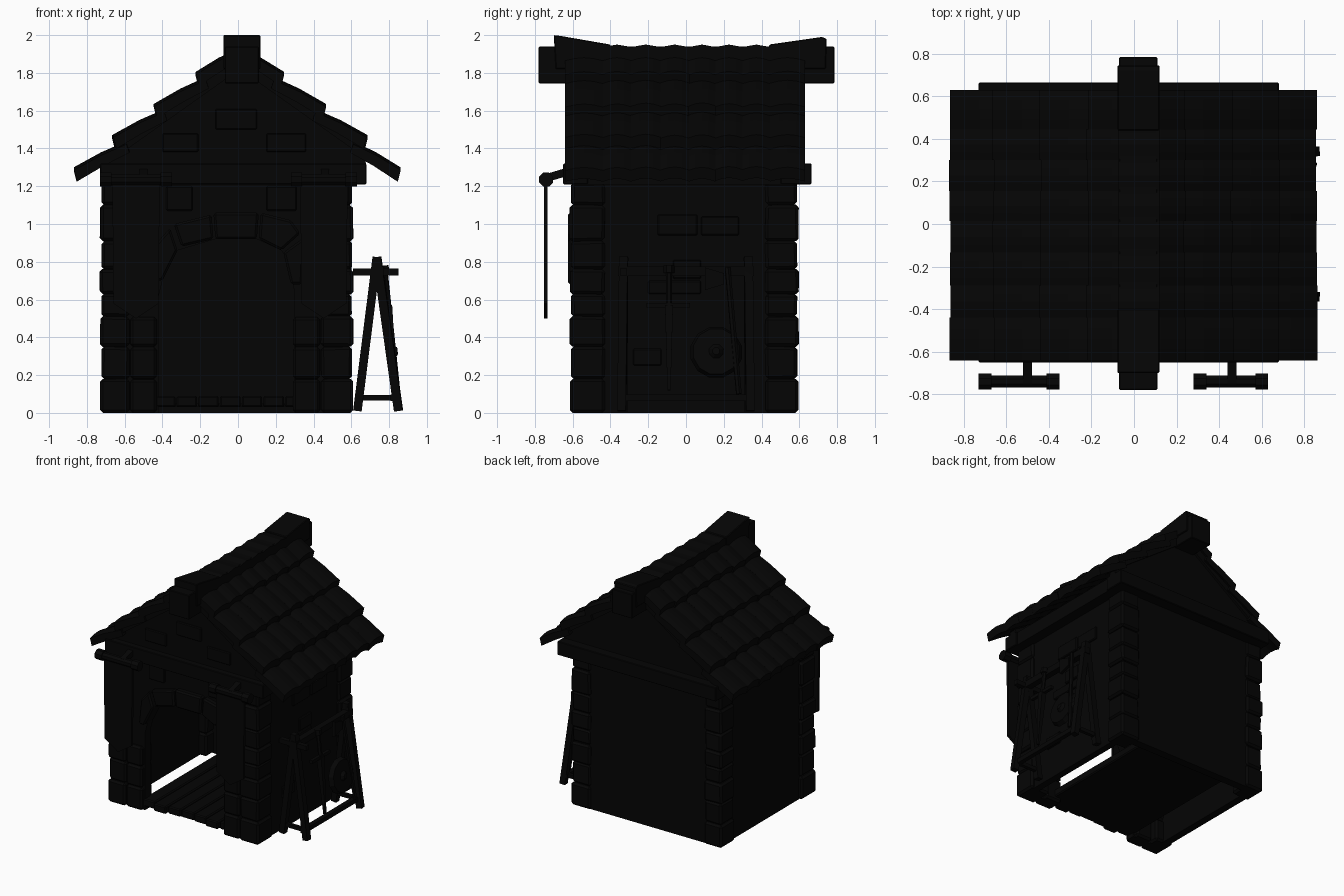
import bpy, bmesh, math, random
from mathutils import Vector, Matrix

random.seed(4)
DARK = bpy.data.materials.new("dark")
DARK.diffuse_color = (0.0015, 0.0015, 0.0015, 1)


def finish(name, bm, bevel=0.0):
    bmesh.ops.recalc_face_normals(bm, faces=bm.faces)
    me = bpy.data.meshes.new(name)
    bm.to_mesh(me)
    bm.free()
    ob = bpy.data.objects.new(name, me)
    bpy.context.collection.objects.link(ob)
    me.materials.append(DARK)
    if bevel:
        m = ob.modifiers.new("bevel", "BEVEL")
        m.width, m.segments = bevel, 1
    return ob


def box(name, x0, x1, y0, y1, z0, z1, bevel=0.0, jitter=0.0):
    bm = bmesh.new()
    bmesh.ops.create_cube(bm, size=1)
    for v in bm.verts:
        v.co = Vector(((x0 + x1) / 2 + v.co.x * (x1 - x0), (y0 + y1) / 2 + v.co.y * (y1 - y0),
                       (z0 + z1) / 2 + v.co.z * (z1 - z0)))
        v.co += Vector([random.uniform(-jitter, jitter) for _ in range(3)])
    return finish(name, bm, bevel)


def prism(name, pts, a, b, axis="y", bevel=0.0):
    """Extrude a 2D outline (x,z along y) or (y,z along x)."""
    bm = bmesh.new()
    to3 = (lambda p, d: (p[0], d, p[1])) if axis == "y" else (lambda p, d: (d, p[0], p[1]))
    f = bm.faces.new([bm.verts.new(to3(p, a)) for p in pts])
    new = bmesh.ops.extrude_face_region(bm, geom=[f])["geom"]
    shift = Vector((0, b - a, 0)) if axis == "y" else Vector((b - a, 0, 0))
    bmesh.ops.translate(bm, verts=[g for g in new if isinstance(g, bmesh.types.BMVert)], vec=shift)
    return finish(name, bm, bevel)


def rod(name, p, q, r, sides=4, r2=None, bevel=0.0):
    p, q = Vector(p), Vector(q)
    bm = bmesh.new()
    bmesh.ops.create_cone(bm, cap_ends=True, segments=sides, radius1=r, radius2=r if r2 is None else r2,
                          depth=(q - p).length)
    spin = Matrix.Rotation(math.pi / sides, 4, "Z")
    rot = (q - p).to_track_quat("Z", "Y").to_matrix().to_4x4()
    bm.transform(Matrix.Translation((p + q) / 2) @ rot @ spin)
    return finish(name, bm, bevel)


# Side and back walls
box("left_wall", -0.70, -0.64, -0.55, 0.55, 0, 1.23)
box("right_wall", 0.53, 0.585, -0.55, 0.55, 0, 1.23)
box("back_wall", -0.67, 0.56, 0.51, 0.575, 0, 1.23)

# Front wall with the arched doorway cut as one outline
arch = [(-0.42, 0), (-0.42, 0.62), (-0.38, 0.78), (-0.32, 0.86), (-0.12, 0.92), (0.10, 0.92),
        (0.23, 0.86), (0.28, 0.78), (0.30, 0.62), (0.30, 0)]
prism("front_wall", [(-0.69, 0)] + arch + [(0.575, 0), (0.575, 1.23), (-0.69, 1.23)], -0.58, -0.51)

# Arch stones
stones = [[(-0.12, 0.92), (0.10, 0.92), (0.11, 1.06), (-0.13, 1.06)],
          [(-0.30, 0.88), (-0.13, 0.92), (-0.14, 1.05), (-0.34, 1.0)],
          [(-0.40, 0.70), (-0.32, 0.86), (-0.36, 0.98), (-0.43, 0.9), (-0.45, 0.7)],
          [(0.11, 0.92), (0.23, 0.86), (0.33, 0.95), (0.28, 1.02), (0.12, 1.06)],
          [(0.24, 0.85), (0.28, 0.68), (0.34, 0.68), (0.35, 0.93)]]
for s in stones:
    prism("arch_stone", s, -0.625, -0.5, bevel=0.012)

# Corner stones
levels = [0.0, 0.18, 0.35, 0.51, 0.63, 0.76, 0.91, 1.1, 1.22]
for i, (a, b) in enumerate(zip(levels, levels[1:])):
    d = 0.008 * (i % 2)
    for x0, x1 in ((-0.73 + d, -0.575), (0.44, 0.61 - d)):
        for y0, y1 in ((-0.615 + d, -0.43), (0.42, 0.595 - d)):
            box("corner_stone", x0, x1, y0, y1, a, b, 0.015, 0.003 if i else 0)
    if i < 3:
        box("left_jamb_stone", -0.57, -0.43, -0.61, -0.47, a, b - 0.002, 0.015)
        box("right_jamb_stone", 0.29, 0.435, -0.61, -0.47, a, b - 0.002, 0.015)

# Loose bricks showing through the plaster, front and right
for x0, x1, z0, z1, y in ((-0.12, 0.10, 1.5, 1.61, -0.6), (-0.40, -0.21, 1.38, 1.48, -0.6),
                          (0.15, 0.36, 1.38, 1.48, -0.6), (-0.38, -0.24, 1.07, 1.2, -0.58),
                          (0.15, 0.31, 1.07, 1.2, -0.58)):
    box("front_brick", x0, x1, y - 0.015, y + 0.03, z0, z1, 0.006)
for y0, y1, z0, z1 in ((-0.15, 0.06, 0.94, 1.05), (0.08, 0.28, 0.94, 1.04), (-0.07, 0.08, 0.71, 0.81),
                       (-0.2, 0.08, 0.63, 0.7), (-0.28, -0.13, 0.25, 0.34)):
    box("right_brick", 0.56, 0.6, y0, y1, z0, z1, 0.006)

# Floor planks
n = 7
for i in range(n):
    x = -0.44 + i * 0.115
    box("floor_plank", x, x + 0.108, -0.6 + random.uniform(-0.02, 0.02), 0.52, 0.03, 0.09, 0.008)
box("floor_base", -0.43, 0.35, -0.57, 0.52, 0.03, 0.05)

# Eave beams
box("front_eave_beam", -0.73, 0.68, -0.65, -0.52, 1.21, 1.32, 0.005)
box("back_eave_beam", -0.73, 0.68, 0.5, 0.665, 1.21, 1.32, 0.005)
box("left_eave_beam", -0.72, -0.6, -0.55, 0.55, 1.21, 1.315)
box("right_eave_beam", 0.5, 0.67, -0.55, 0.55, 1.21, 1.315)

# Gables
RX = 0.01
gable = [(-0.72, 1.3), (0.68, 1.3), (0.67, 1.37), (RX + 0.03, 1.85), (RX - 0.03, 1.85), (-0.70, 1.37)]
prism("front_gable", gable, -0.6, -0.54)
prism("back_gable", gable, 0.53, 0.59)

# Roof boards below the tiles
for s in (-1, 1):
    prism("roof_board", [(RX, 1.90), (RX + s * 0.65, 1.41), (RX + s * 0.69, 1.33), (RX, 1.82)], -0.625, 0.61)


# Curved roof tiles: four courses per side, eight columns
def tile(s, inner, outer, y0, y1):
    bm = bmesh.new()
    rings = []
    for (x, z), t in ((inner, 0.045), (((inner[0] + outer[0]) / 2, (inner[1] + outer[1]) / 2 + 0.008), 0.055), (outer, 0.06)):
        top, bot = [], []
        for k in range(5):
            f = k / 4
            h = 0.016 * math.sin(math.pi * f) - 0.008
            y = y0 + (y1 - y0) * f
            top.append(bm.verts.new((RX + s * x, y, z + h)))
            bot.append(bm.verts.new((RX + s * (x - 0.015), y, z + h - t)))
        rings.append(top + bot[::-1])
    for a, b in zip(rings, rings[1:]):
        for k in range(10):
            bm.faces.new((a[k], a[(k + 1) % 10], b[(k + 1) % 10], b[k]))
    bm.faces.new(rings[0])
    bm.faces.new(rings[-1])
    finish("roof_tile", bm)


cols = [-0.64, -0.44, -0.29, -0.135, 0.015, 0.155, 0.3, 0.445, 0.63]
for s in (-1, 1):
    courses = [((0.0, 1.925), (0.23, 1.80)), ((0.18, 1.77), (0.452, 1.63)),
               ((0.40, 1.60), (0.672, 1.465)), ((0.60, 1.43), (0.86 - s * 0.014, 1.295))]
    for inner, outer in courses:
        for a, b in zip(cols, cols[1:]):
            j = random.uniform(-0.006, 0.006)
            tile(s, inner, (outer[0] + j, outer[1] - j * 0.6), a, b)

# Ridge beam with raised end caps
box("ridge_beam", -0.07, 0.11, -0.78, 0.785, 1.745, 1.94, 0.005)
prism("front_ridge_cap", [(-0.69, 1.82), (-0.70, 2.0), (-0.66, 1.995), (-0.40, 1.95), (-0.40, 1.82)], -0.078, 0.12, "x", 0.005)
prism("back_ridge_cap", [(0.74, 1.82), (0.745, 1.98), (0.72, 1.99), (0.44, 1.95), (0.44, 1.82)], -0.078, 0.12, "x", 0.005)
for a, b in zip(cols[1:-1], cols[2:-1]):
    prism("ridge_tile", [(a, 1.85), (a, 1.937), ((a + b) / 2, 1.95), (b, 1.937), (b, 1.85)], -0.075, 0.12, "x")

# Hanging banners on short rods
for x0, x1, arm in ((-0.73, -0.35, -0.50), (0.28, 0.63, 0.46)):
    c = (x0 + x1) / 2
    rod("banner_rod", (x0, -0.74, 1.235), (x1, -0.74, 1.235), 0.03, 8)
    for e in (x0 + 0.03, x1 - 0.03):
        rod("banner_rod_end", (e - 0.03, -0.74, 1.235), (e + 0.03, -0.74, 1.235), 0.04, 8)
    rod("banner_bracket", (arm, -0.6, 1.285), (arm, -0.75, 1.24), 0.03)
    prism("banner", [(c - 0.125, 1.24), (c - 0.12, 0.58), (c, 0.5), (c + 0.12, 0.58), (c + 0.125, 1.24)], -0.752, -0.732)

# Weapon rack: two A-frames joined by rails
for y in (-0.33, 0.33):
    rod("rack_inner_leg", (0.632, y, 0.01), (0.735, y, 0.825), 0.032)
    rod("rack_outer_leg", (0.85, y * 1.03, 0.01), (0.735, y, 0.825), 0.032)
    rod("rack_rung", (0.65, y, 0.08), (0.83, y, 0.08), 0.02)
rod("rack_top_peg", (0.61, -0.33, 0.745), (0.85, -0.33, 0.745), 0.026)
rod("rack_top_rail", (0.745, -0.36, 0.75), (0.745, 0.36, 0.75), 0.035)
rod("rack_low_rail", (0.825, -0.36, 0.08), (0.825, 0.36, 0.08), 0.025)

# Sword, shield and axe leaning on the rack
rod("sword_blade", (0.835, -0.09, 0.12), (0.795, -0.09, 0.57), 0.012, 4, 0.03)
rod("sword_guard", (0.795, -0.21, 0.57), (0.795, 0.02, 0.57), 0.018)
rod("sword_grip", (0.795, -0.09, 0.57), (0.775, -0.09, 0.75), 0.016, 6)
rod("sword_pommel", (0.777, -0.09, 0.74), (0.773, -0.09, 0.78), 0.028, 6)
rod("shield", (0.79, 0.16, 0.32), (0.825, 0.16, 0.325), 0.14, 12, 0.125)
rod("shield_boss", (0.82, 0.16, 0.325), (0.845, 0.16, 0.328), 0.045, 8, 0.02)
rod("axe_handle", (0.845, 0.28, 0.1), (0.775, 0.22, 0.77), 0.016, 6)
prism("axe_head", [(0.2, 0.68), (0.2, 0.74), (0.1, 0.77), (0.1, 0.65)], 0.765, 0.79, "x")
